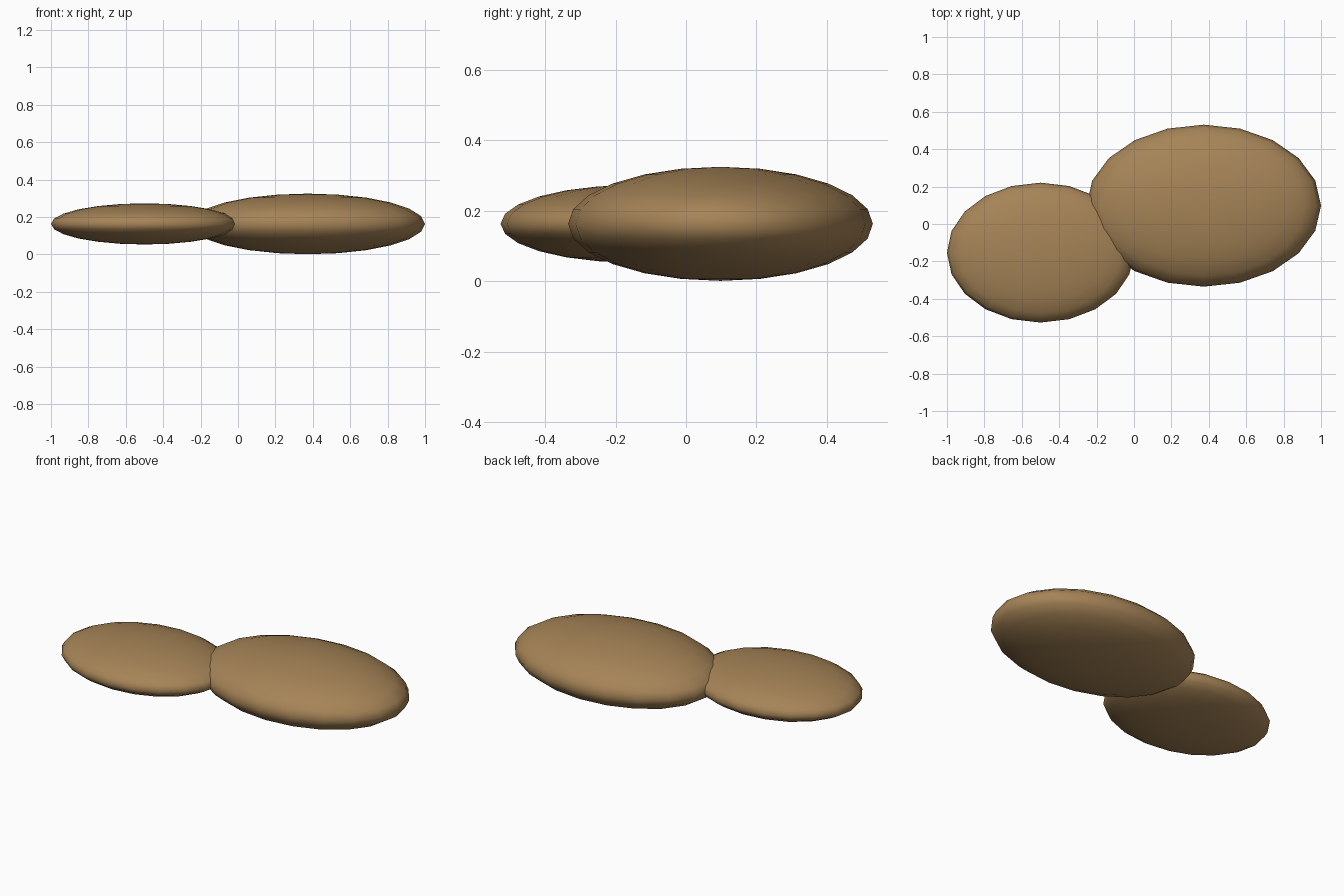
import bpy

# Remove the default cube
cube = bpy.data.objects.get("Cube")
if cube:
    bpy.data.objects.remove(cube, do_unlink=True)

# Single earthy brown
brown = bpy.data.materials.new("warm brown")
brown.use_nodes = True
colour = (0.38, 0.23, 0.095, 1)
brown.diffuse_color = colour
brown.node_tree.nodes["Principled BSDF"].inputs["Base Color"].default_value = colour


def flattened_lobe(name, centre, radii):
    """Smooth sphere squashed into a flat oval lobe."""
    bpy.ops.mesh.primitive_uv_sphere_add(segments=20, ring_count=12, radius=1, location=centre)
    lobe = bpy.context.object
    lobe.name = name
    lobe.scale = radii
    bpy.ops.object.transform_apply(location=False, rotation=False, scale=True)
    bpy.ops.object.shade_smooth()
    lobe.data.materials.append(brown)
    return lobe


# Two overlapping lobes sharing one mid-height
flattened_lobe("large_lobe", (0.373, 0.098, 0.163), (0.627, 0.433, 0.162))
flattened_lobe("small_lobe", (-0.5, -0.153, 0.163), (0.5, 0.374, 0.11))
